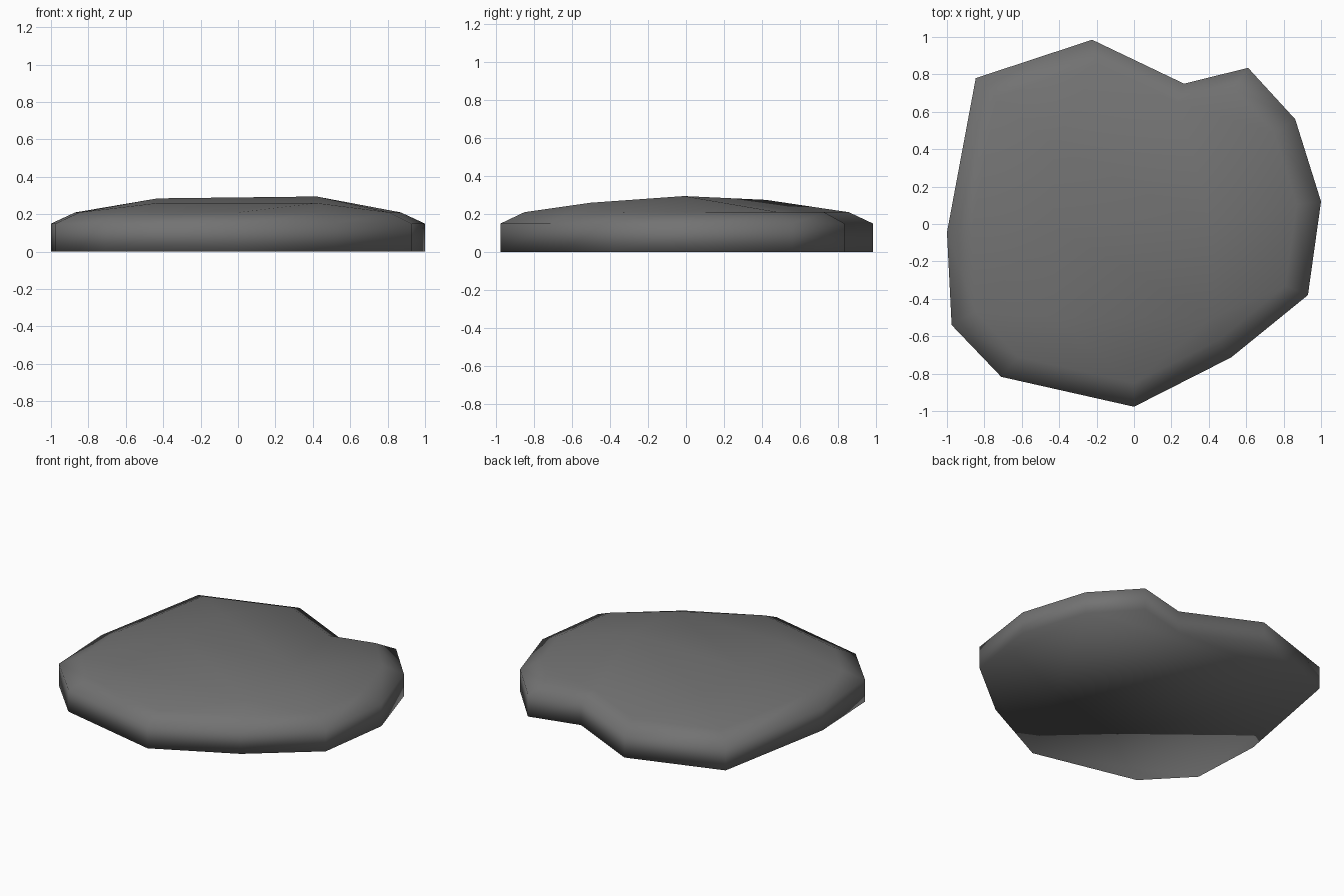
import bpy, bmesh
from mathutils import Vector
from mathutils.geometry import delaunay_2d_cdt

if "Cube" in bpy.data.objects:
    bpy.data.objects.remove(bpy.data.objects["Cube"])

# Irregular outline of the stepping stone, counter-clockwise from the front
OUTLINE = [(0, -0.977), (0.52, -0.713), (0.93, -0.38), (1.0, 0.12), (0.862, 0.56),
           (0.61, 0.835), (0.268, 0.75), (-0.224, 0.985), (-0.846, 0.78),
           (-1.0, -0.045), (-0.975, -0.54), (-0.71, -0.817)]
# Low bumps inside the worn top
BUMPS = [(-0.43, -0.5, 0.26), (0.42, -0.5, 0.26), (0.42, -0.01, 0.295),
         (-0.43, -0.01, 0.285), (-0.43, 0.42, 0.275)]
N = len(OUTLINE)

bm = bmesh.new()


def ring(scale, z):
    return [bm.verts.new((x * scale, y * scale, z)) for x, y in OUTLINE]


# Side wall and rounded shoulder
rings = [ring(1, 0), ring(1, 0.15), ring(0.87, 0.21)]
for low, high in zip(rings, rings[1:]):
    for i in range(N):
        j = (i + 1) % N
        bm.faces.new((low[i], low[j], high[j], high[i]))

# Flat underside
bm.faces.new(rings[0][::-1])

# Domed top, triangulated between the shoulder and the bumps
top = rings[2] + [bm.verts.new(p) for p in BUMPS]
points = [Vector(v.co[:2]) for v in top]
loop = [(i, (i + 1) % N) for i in range(N)]
result = delaunay_2d_cdt(points, loop, [list(range(N))], 1, 1e-5)
for tri in result[2]:
    bm.faces.new([top[result[3][i][0]] for i in tri])

bmesh.ops.recalc_face_normals(bm, faces=bm.faces)
for f in bm.faces:
    f.smooth = True

mesh = bpy.data.meshes.new("flat_stone")
bm.to_mesh(mesh)
bm.free()
stone = bpy.data.objects.new("flat_stone", mesh)
bpy.context.collection.objects.link(stone)

grey = bpy.data.materials.new("stone_grey")
grey.diffuse_color = (0.17, 0.17, 0.17, 1)
grey.use_nodes = True
grey.node_tree.nodes["Principled BSDF"].inputs["Base Color"].default_value = grey.diffuse_color
mesh.materials.append(grey)
